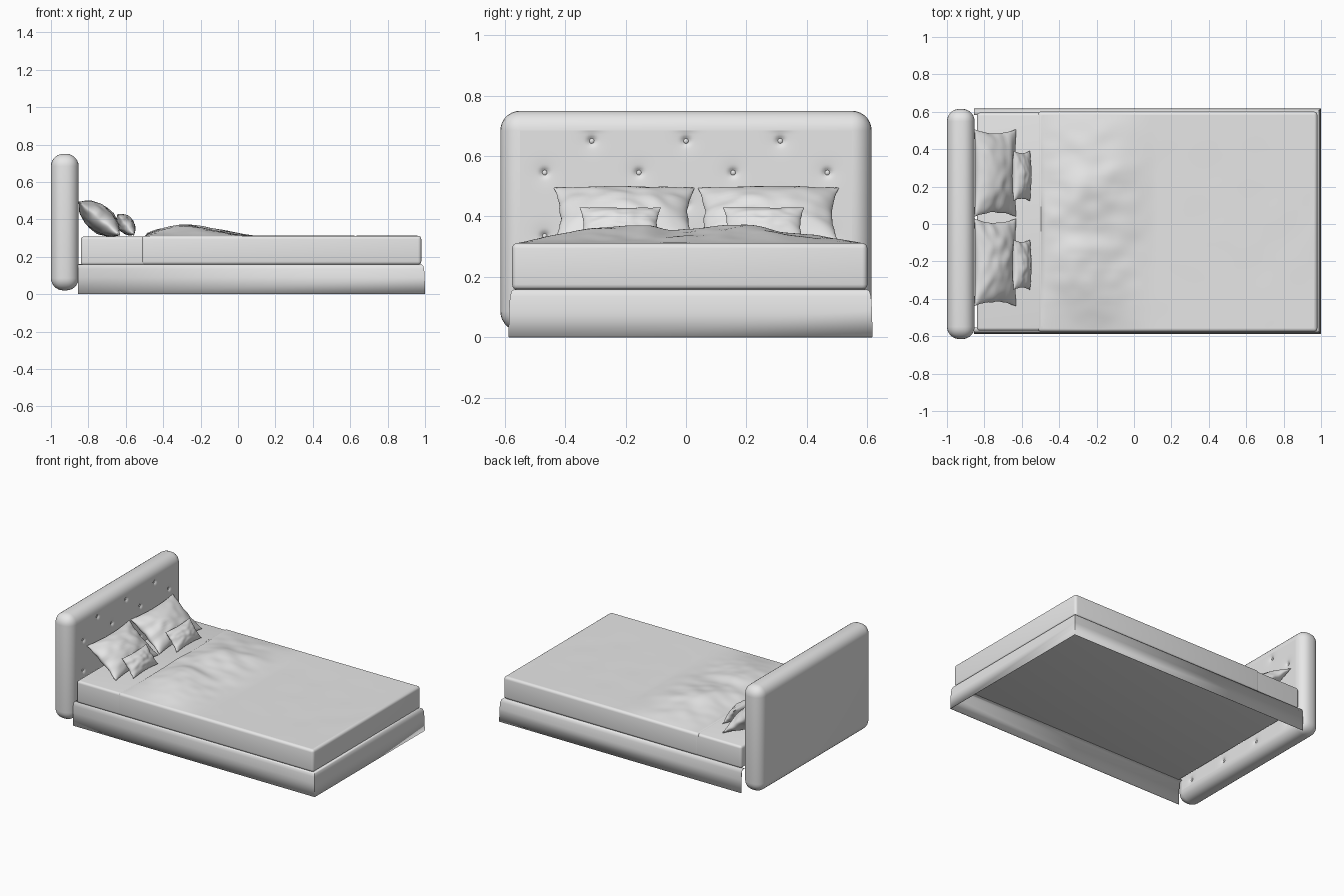
import bpy, bmesh, math
from mathutils import Vector, noise

if "Cube" in bpy.data.objects:
    bpy.data.objects.remove(bpy.data.objects["Cube"], do_unlink=True)

GREY = (0.8, 0.8, 0.8, 1)
fabric = bpy.data.materials.new("light_grey_fabric")
fabric.use_nodes = True
fabric.diffuse_color = GREY
fabric.node_tree.nodes["Principled BSDF"].inputs["Base Color"].default_value = GREY


def finish(name, bm, angle=40):
    mesh = bpy.data.meshes.new(name)
    bm.to_mesh(mesh)
    bm.free()
    obj = bpy.data.objects.new(name, mesh)
    bpy.context.collection.objects.link(obj)
    mesh.materials.append(fabric)
    bpy.ops.object.select_all(action='DESELECT')
    obj.select_set(True)
    bpy.context.view_layer.objects.active = obj
    bpy.ops.object.shade_smooth_by_angle(angle=math.radians(angle))
    return obj


def add_sheet(bm, nu, nv, place):
    """Grid of quads whose points come from place(s, t), s and t in 0..1."""
    rows = [[bm.verts.new(place(i / nu, j / nv)) for j in range(nv + 1)]
            for i in range(nu + 1)]
    for i in range(nu):
        for j in range(nv):
            bm.faces.new((rows[i][j], rows[i + 1][j], rows[i + 1][j + 1], rows[i][j + 1]))


def soft_box(name, lo, hi, radius, segments, axis=None, res=(1, 1), relief=None, open_dirs=()):
    """Rounded box; the positive face on one axis can carry a relief."""
    lo, hi = Vector(lo), Vector(hi)
    bm = bmesh.new()
    bmesh.ops.create_cube(bm, size=1)
    for v in bm.verts:
        v.co = Vector([(lo[k] + hi[k]) / 2 + v.co[k] * (hi[k] - lo[k]) for k in range(3)])
    bmesh.ops.bevel(bm, geom=bm.edges[:], offset=radius, segments=segments,
                    profile=0.5, affect='EDGES')
    bm.normal_update()
    dirs = [Vector(d) for d in open_dirs]
    if axis is not None:
        dirs.append(Vector([float(k == axis) for k in range(3)]))
    doomed = [f for f in bm.faces if any(f.normal.dot(d) > 0.999 for d in dirs)]
    bmesh.ops.delete(bm, geom=doomed, context='FACES')
    if axis is not None:
        a, b = (axis + 1) % 3, (axis + 2) % 3

        def place(s, t):
            p = Vector(hi)
            p[a] = lo[a] + radius + s * (hi[a] - lo[a] - 2 * radius)
            p[b] = lo[b] + radius + t * (hi[b] - lo[b] - 2 * radius)
            if 0 < s < 1 and 0 < t < 1:
                p[axis] += relief(p)
            return p
        add_sheet(bm, res[0], res[1], place)
        bmesh.ops.remove_doubles(bm, verts=bm.verts[:], dist=0.0001)
    return finish(name, bm)


# Headboard with staggered tufts
PITCH, ROW = 0.312, 0.105
tufts = []
for r in range(6):
    count = 3 if r % 2 == 0 else 4
    tufts += [((k - (count - 1) / 2) * PITCH, 0.65 - r * ROW) for k in range(count)]


def tuft_relief(p):
    depth = 0
    for y, z in tufts:
        d = math.hypot(p.y - y, p.z - z)
        if d < 0.12:
            depth += 0.014 * math.exp(-(d / 0.012) ** 2) + 0.004 * math.exp(-(d / 0.035) ** 2)
    return -depth


soft_box("headboard", (-1, -0.615, 0.02), (-0.852, 0.615, 0.75), 0.066, 7,
         axis=0, res=(150, 90), relief=tuft_relief)

# Covered buttons in the tufts
bm = bmesh.new()
for y, z in tufts:
    made = bmesh.ops.create_uvsphere(bm, u_segments=12, v_segments=8, radius=0.009)
    for v in made["verts"]:
        v.co = Vector((-0.866 + v.co.x * 0.6, y + v.co.y, z + v.co.z))
finish("headboard_buttons", bm)

# Bed base: thin skirt on three sides, open below and at the head
Y0, Y1, HEAD, FOOT = -0.588, 0.618, -0.855, 1.0
bm = bmesh.new()
rings = []
for inset, z in ((0, 0), (0.002, 0.09), (0.005, 0.135), (0.01, 0.152), (0.017, 0.158), (0.035, 0.16)):
    corners = ((HEAD, Y0 + inset), (FOOT - inset, Y0 + inset),
               (FOOT - inset, Y1 - inset), (HEAD, Y1 - inset))
    rings.append([bm.verts.new((x, y, z)) for x, y in corners])
for low, high in zip(rings, rings[1:]):
    for k in range(3):
        bm.faces.new((low[k], low[k + 1], high[k + 1], high[k]))
base = finish("bed_base", bm)
skin = base.modifiers.new("thickness", 'SOLIDIFY')
skin.thickness = 0.004
skin.offset = -1

# Mattress
soft_box("mattress", (-0.84, -0.57, 0.155), (0.972, 0.595, 0.308), 0.016, 4)


# Blanket with a rumpled ridge near the pillows
def rumple(p):
    if p.x < -0.28:
        along = math.sin(max(0, (p.x + 0.52) / 0.24) * math.pi / 2)
    else:
        along = math.cos(min(1, (p.x + 0.28) / 0.4) * math.pi / 2) ** 1.5
    side = 1 - abs((p.y - 0.013) / 0.57) ** 2.5
    folds = 0.74 + 0.5 * noise.noise(Vector((p.x * 3, p.y * 5, 0.3)))
    folds += 0.16 * noise.noise(Vector((p.x * 9, p.y * 12, 2)))
    ripple = 0.002 * noise.noise(Vector((p.x * 5, p.y * 5, 7)))
    return 0.062 * along * max(0, side) * min(folds, 1.05) + ripple * max(0, side)


soft_box("blanket", (-0.515, -0.576, 0.157), (0.98, 0.601, 0.312), 0.018, 4,
         axis=2, res=(110, 80), relief=rumple, open_dirs=[(-1, 0, 0), (0, 0, -1)])


# Pillows: two bulging sheets with pinched sides and pointed corners
def pillow(name, centre, down, half_w, half_h, puff, seed):
    centre, down = Vector(centre), Vector(down).normalized()
    side = Vector((0, 1, 0))
    normal = down.cross(side)
    bm = bmesh.new()
    for sign in (1, -1):
        def place(s, t):
            u, v = math.sin((s - 0.5) * math.pi), math.sin((t - 0.5) * math.pi)
            edge = max(0, (1 - u * u) * (1 - v * v))
            crease = noise.noise(Vector((u * 3, v * 3, seed)))
            wide = u * half_w * (1 - 0.1 * (1 - v * v) + 0.03 * crease * (1 - v * v))
            tall = v * half_h * (1 - 0.1 * (1 - u * u))
            lift = sign * puff * edge ** 0.55 * (1 + 0.15 * crease)
            flutter = 0.05 * puff * math.sin(9 * v + seed) * u ** 4 * (1 - v * v)
            return centre + side * wide + down * tall + normal * (lift + flutter)
        add_sheet(bm, 40, 28, place)
    bmesh.ops.remove_doubles(bm, verts=bm.verts[:], dist=0.0001)
    bmesh.ops.recalc_face_normals(bm, faces=bm.faces[:])
    finish(name, bm, 60)


for label, y_big, y_small, seed in (("back", 0.273, 0.257, 1), ("front", -0.205, -0.218, 4)):
    pillow(label + "_pillow", (-0.742, y_big, 0.404), (0.22, 0, -0.18), 0.234, 0.144, 0.07, seed)
    pillow(label + "_cushion", (-0.6, y_small, 0.372), (0.085, 0, -0.11), 0.135, 0.073, 0.042, seed + 2)
